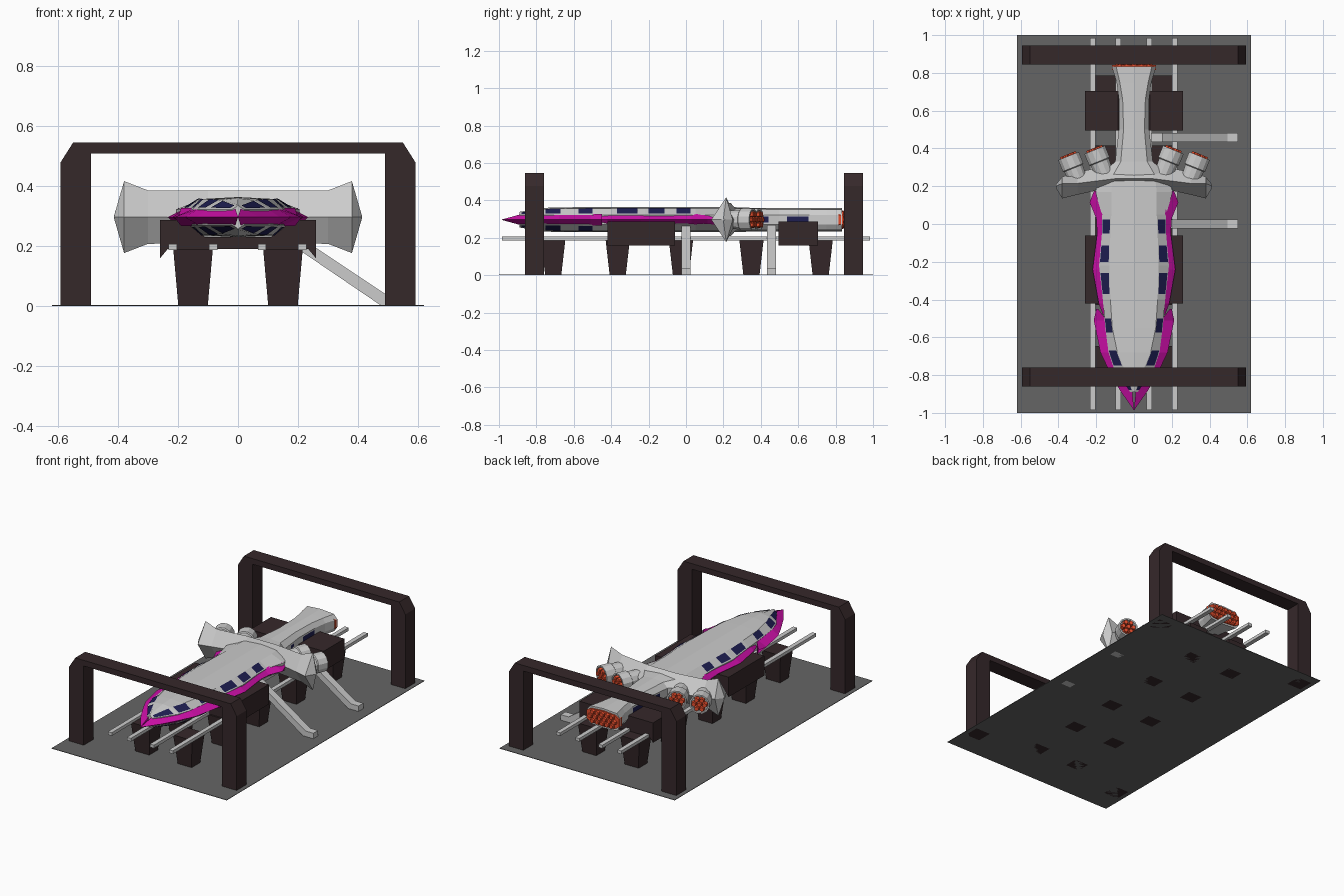
import bpy, bmesh, math
from mathutils import Matrix, Vector

if "Cube" in bpy.data.objects:
    bpy.data.objects.remove(bpy.data.objects["Cube"])


def mat(name, rgb):
    m = bpy.data.materials.new(name)
    m.diffuse_color = (*rgb, 1)
    m.use_nodes = True
    m.node_tree.nodes["Principled BSDF"].inputs["Base Color"].default_value = m.diffuse_color
    return m


BROWN = mat("dark_brown", (0.036, 0.021, 0.023))
PINK = mat("magenta", (0.62, 0.005, 0.40))
NAVY = mat("navy_glass", (0.013, 0.013, 0.085))
ORANGE = mat("orange_glow", (0.80, 0.075, 0.025))
FLOOR = mat("floor_grey", (0.13, 0.13, 0.13))
MID = 0.297  # height of the ship's centre plane


def finish(name, bm, material=None):
    bmesh.ops.remove_doubles(bm, verts=bm.verts, dist=1e-5)
    bmesh.ops.recalc_face_normals(bm, faces=bm.faces)
    me = bpy.data.meshes.new(name)
    bm.to_mesh(me)
    bm.free()
    ob = bpy.data.objects.new(name, me)
    bpy.context.collection.objects.link(ob)
    if material:
        me.materials.append(material)
    return ob


def add_loft(bm, rings):
    vs = [[bm.verts.new(p) for p in r] for r in rings]
    n = len(vs[0])
    for a, b in zip(vs, vs[1:]):
        for i in range(n):
            bm.faces.new((a[i], a[(i + 1) % n], b[(i + 1) % n], b[i]))
    bm.faces.new(vs[0])
    bm.faces.new(vs[-1])


def loft(name, rings, material=None):
    bm = bmesh.new()
    add_loft(bm, rings)
    return finish(name, bm, material)


def prism(name, profile, y0, y1, material=None):
    return loft(name, [[(x, y, z) for x, z in profile] for y in (y0, y1)], material)


def rect(x0, x1, z0, z1):
    return [(x0, z0), (x1, z0), (x1, z1), (x0, z1)]


# Launch pad, gantries and rails
prism("pad_floor", rect(-0.62, 0.62, 0, 0.003), -1, 1, FLOOR)
half = [(0.49, 0.51), (0.49, 0), (0.593, 0), (0.593, 0.478), (0.55, 0.546)]
arch = half + [(-x, z) for x, z in reversed(half)]
for tag, y in (("front", -0.81), ("rear", 0.895)):
    prism(tag + "_gantry", arch, y - 0.05, y + 0.05, BROWN)
for i, x in enumerate((-0.218, -0.083, 0.08, 0.215)):
    prism(f"rail_{i}", rect(x - 0.014, x + 0.014, 0.187, 0.207), -0.985, 0.985)

# Tapered support feet
for y in (-0.71, -0.365, -0.027, 0.35, 0.72):
    for s in (-1, 1):
        c = s * 0.15
        rings = [[(c + sx * w, y + sy * d, z) for sx, sy in ((-1, -1), (1, -1), (1, 1), (-1, 1))]
                 for w, d, z in ((0.049, 0.043, 0), (0.066, 0.065, 0.19))]
        loft("support_foot", rings, BROWN)

# Cradles holding the hull
for tag, y0, y1, inner in (("front", -0.42, -0.06, 0.17), ("rear", 0.495, 0.705, 0.085)):
    side = [(0.235, 0.19), (0.26, 0.16), (0.26, 0.287), (inner, 0.287), (inner - 0.06, 0.23)]
    prism(tag + "_cradle", side + [(-x, z) for x, z in reversed(side)], y0, y1, BROWN)

# Sloping service struts on the right side
strut = [(0.09, 0.265), (0.48, 0), (0.55, 0), (0.55, 0.038), (0.495, 0.038), (0.15, 0.268)]
for y in (0.0, 0.457):
    prism("service_strut", strut, y - 0.024, y + 0.024)

# Hull stations: y, deck half-width, edge half-width, half-height
HULL = [(-0.89, 0.005, 0.02, 0.035), (-0.76, 0.055, 0.108, 0.056), (-0.68, 0.088, 0.135, 0.059),
        (-0.55, 0.115, 0.152, 0.06), (-0.40, 0.125, 0.165, 0.06), (-0.22, 0.13, 0.185, 0.06),
        (-0.05, 0.125, 0.17, 0.06), (0.05, 0.12, 0.17, 0.06), (0.17, 0.12, 0.205, 0.06),
        (0.26, 0.11, 0.18, 0.06), (0.33, 0.07, 0.10, 0.057), (0.50, 0.055, 0.08, 0.055),
        (0.66, 0.06, 0.08, 0.055), (0.75, 0.075, 0.092, 0.055), (0.835, 0.095, 0.118, 0.055)]


def hull_ring(y, a, b, h):
    q = [(b, 0.026), (a, h), (0, h + 0.007), (-a, h), (-b, 0.026)]
    q += [(x, -z) for x, z in reversed(q)]
    return [(x, y, MID + z) for x, z in q]


def hull_at(y):
    for p, q in zip(HULL, HULL[1:]):
        if p[0] <= y <= q[0]:
            t = (y - p[0]) / (q[0] - p[0])
            return [u + (v - u) * t for u, v in zip(p, q)]


loft("hull", [hull_ring(*s) for s in HULL])

# Windows laid over the sloping hull faces
bm = bmesh.new()
spans = [(-0.88, -0.78), (-0.75, -0.67), (-0.575, -0.5), (-0.37, -0.26), (-0.2, -0.115), (-0.05, 0.025)]
for k, (y0, y1) in enumerate(spans):
    for sx in (-1, 1):
        for sz in (1, -1) if k < 3 else (1,):
            pts = []
            for y, ts in ((y0, (0.05, 0.9)), (y1, (0.9, 0.05))):
                _, a, b, h = hull_at(y)
                for t in ts:
                    pts.append((sx * (a + (b - a) * t + 0.002), y,
                                MID + sz * (h + (0.026 - h) * t + 0.003)))
            bm.faces.new([bm.verts.new(p) for p in pts])
for sx in (-1, 1):
    for y0, y1 in ((0.40, 0.44), (0.54, 0.655)):
        bm.faces.new([bm.verts.new((sx * (hull_at(y)[2] + 0.003), y, MID + z))
                      for y, z in ((y0, -0.014), (y1, -0.014), (y1, 0.018), (y0, 0.018))])
finish("windows", bm, NAVY)

# Magenta wedge trim: y, inner x, outer x
TRIM = {"nose_trim": [(-0.985, 0, 0.001), (-0.88, 0.01, 0.075), (-0.76, 0.095, 0.14),
                      (-0.68, 0.125, 0.178), (-0.51, 0.143, 0.213), (-0.45, 0.19, 0.20)],
        "side_trim": [(-0.48, 0.14, 0.165), (-0.42, 0.153, 0.187), (-0.24, 0.172, 0.219),
                      (-0.05, 0.16, 0.195), (0.03, 0.16, 0.20), (0.115, 0.175, 0.235), (0.175, 0.20, 0.212)]}
for name, rows in TRIM.items():
    bm = bmesh.new()
    for s in (-1, 1):
        rings = []
        for y, i, o in rows:
            z = 0.001 if y < -0.9 else 0.03
            rings.append([(s * i, y, MID + z), (s * o, y, MID), (s * i, y, MID - z)])
        add_loft(bm, rings)
    finish(name, bm, PINK)

# Diamond-section wing: x, leading y, ridge y, trailing y, half-height
half = [(0.10, 0.20, 0.24, 0.315, 0.088), (0.30, 0.155, 0.215, 0.275, 0.089),
        (0.38, 0.135, 0.215, 0.25, 0.12), (0.413, 0.19, 0.20, 0.21, 0.006)]
rows = [(-x, *r) for x, *r in reversed(half)] + half
loft("wing", [[(x, l, MID), (x, m, MID + h), (x, t, MID), (x, m, MID - h)] for x, l, m, t, h in rows])


def add_cell(bm, x, y, z, r, depth):
    bmesh.ops.create_cone(bm, cap_ends=True, segments=6, radius1=r, radius2=r * 0.75, depth=depth,
                          matrix=Matrix.Translation((x, y, z)) @ Matrix.Rotation(-math.pi / 2, 4, 'X'))


# Four wing engines, fanned outwards, with honeycomb burners
STEPS = [(-0.15, 0.05), (-0.07, 0.054), (-0.065, 0.061), (0, 0.061), (0, 0.052), (-0.015, 0.05)]
for s in (-1, 1):
    for tag, x, y in (("inner", 0.208, 0.393), ("outer", 0.347, 0.36)):
        place = Matrix.Translation((s * x, y, MID)) @ Matrix.Rotation(-s * math.radians(22), 4, 'Z')
        rings = [[(r * math.cos(a), d, r * math.sin(a)) for a in [math.tau * (i + 0.5) / 12 for i in range(12)]]
                 for d, r in STEPS]
        loft(tag + "_engine", rings).matrix_world = place
        bm = bmesh.new()
        add_cell(bm, 0, -0.005, 0, 0.018, 0.03)
        for i in range(6):
            a = math.tau * i / 6
            add_cell(bm, 0.032 * math.cos(a), -0.005, 0.032 * math.sin(a), 0.018, 0.03)
        finish(tag + "_burner", bm, ORANGE).matrix_world = place

# Tail burner: orange shell with rows of cells
bm = bmesh.new()
add_loft(bm, [[(x * k, y, MID + (z - MID) * k) for x, _, z in hull_ring(0, 0.09, 0.12, 0.045)]
              for y, k in ((0.815, 0.98), (0.842, 0.96))])
for row, n in ((-1, 5), (0, 6), (1, 5)):
    for i in range(n):
        add_cell(bm, (i - (n - 1) / 2) * 0.034, 0.846, MID + row * 0.029, 0.018, 0.02)
finish("tail_burner", bm, ORANGE)
